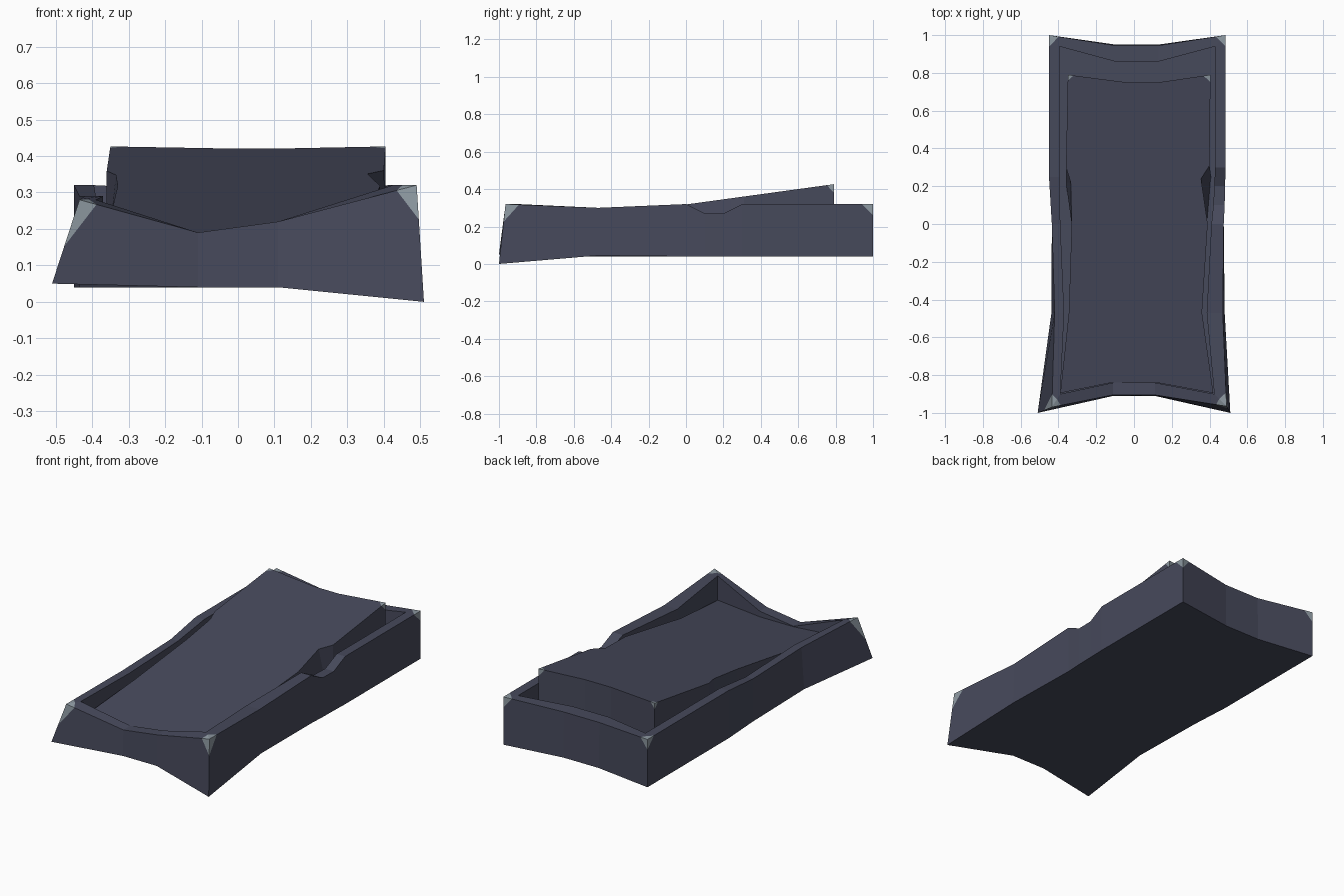
import bpy, bmesh
from mathutils import Vector

if "Cube" in bpy.data.objects:
    bpy.data.objects.remove(bpy.data.objects["Cube"])


def material(name, rgb):
    m = bpy.data.materials.new(name)
    m.diffuse_color = (*rgb, 1)
    m.use_nodes = True
    m.node_tree.nodes["Principled BSDF"].inputs["Base Color"].default_value = m.diffuse_color
    return m


SLATE = material("dark slate", (0.062, 0.067, 0.105))
WORN = material("worn pale edge", (0.27, 0.32, 0.36))


def loft(bm, rings):
    """Bridge closed rings of equal length; return the vertex rings."""
    vr = [[bm.verts.new(p) for p in r] for r in rings]
    n = len(vr[0])
    for a, b in zip(vr, vr[1:]):
        for i in range(n):
            j = (i + 1) % n
            bm.faces.new((a[i], a[j], b[j], b[i]))
    return vr


def wear(bm, corner, depth):
    """Cut a small chip of pale colour into the faces around a corner."""
    c = Vector(corner)
    n = Vector((1 if c.x > 0 else -1, 1 if c.y > 0 else -1, 1)).normalized()
    near = [v for v in bm.verts if (v.co - c).length < 1e-4]
    faces = {f for v in near for f in v.link_faces}
    edges = {e for f in faces for e in f.edges}
    verts = {v for f in faces for v in f.verts}
    bmesh.ops.bisect_plane(bm, geom=list(faces) + list(edges) + list(verts),
                           plane_co=c - n * depth, plane_no=n)
    for v in bm.verts:
        if (v.co - c).length < 1e-4:
            for f in v.link_faces:
                f.material_index = 1


def finish(bm, name):
    bmesh.ops.recalc_face_normals(bm, faces=bm.faces[:])
    me = bpy.data.meshes.new(name)
    bm.to_mesh(me)
    bm.free()
    me.materials.append(SLATE)
    me.materials.append(WORN)
    ob = bpy.data.objects.new(name, me)
    bpy.context.collection.objects.link(ob)
    return ob


# Trough outlines, counter-clockwise from the front left corner
bottom = [(-.51, -1, .05), (-.11, -.91, .04), (.11, -.91, .04), (.51, -1, 0),
          (.48, -.47, .045), (.475, 0, .04), (.48, .1, .04), (.482, .2, .04),
          (.485, .3, .04), (.485, 1, .04), (.13, .95, .04), (-.1, .95, .04),
          (-.45, 1, .04), (-.45, .25, .04), (-.435, 0, .04), (-.437, -.47, .05)]
top = [(-.435, -.97, .28), (-.11, -.905, .19), (.11, -.905, .22), (.49, -.965, .32),
       (.47, -.47, .3), (.475, 0, .32), (.48, .1, .27), (.482, .2, .27),
       (.485, .3, .32), (.485, 1, .32), (.13, .945, .305), (-.1, .945, .305),
       (-.45, 1, .32), (-.45, .25, .32), (-.435, 0, .29), (-.42, -.47, .29)]
inner = [(-.39, -.9), (-.11, -.84), (.11, -.84), (.425, -.9),
         (.385, -.47), (.41, 0), (.42, .1), (.425, .2),
         (.43, .3), (.43, .94), (.13, .86), (-.1, .86),
         (-.395, .94), (-.395, .25), (-.39, 0), (-.37, -.47)]
FLOOR = .14

# Open trough with an uneven rim
bm = bmesh.new()
rings = loft(bm, [bottom, top,
                  [(x, y, t[2]) for (x, y), t in zip(inner, top)],
                  [(x, y, FLOOR) for x, y in inner]])
bm.faces.new(rings[0])
bm.faces.new(rings[-1])
for i, d in ((0, .04), (3, .045), (9, .035), (12, .035)):
    wear(bm, top[i], d)
finish(bm, "trough")

# Sloping slab inside, with a chipped edge on either side
slab = [(-.39, -.895), (-.11, -.838), (.11, -.838), (.42, -.895),
        (.36, -.47), (.39, 0), (.355, .24), (.4, .31), (.405, .79),
        (.13, .75), (-.04, .75), (-.35, .79), (-.36, .3), (-.335, .22),
        (-.33, 0), (-.345, -.47)]
foot = [(.41 if i == 6 else -.36 if i == 13 else x, y) for i, (x, y) in enumerate(slab)]
slab_top = [(x, y, .318 + .137 * y - (.015 if y < -.8 else 0)) for x, y in slab]
bm = bmesh.new()
rings = loft(bm, [[(x, y, FLOOR - .02) for x, y in foot], slab_top])
bm.faces.new(rings[0])
bm.faces.new(rings[1])
wear(bm, slab_top[8], .025)
wear(bm, slab_top[11], .02)
finish(bm, "sloping_slab")
